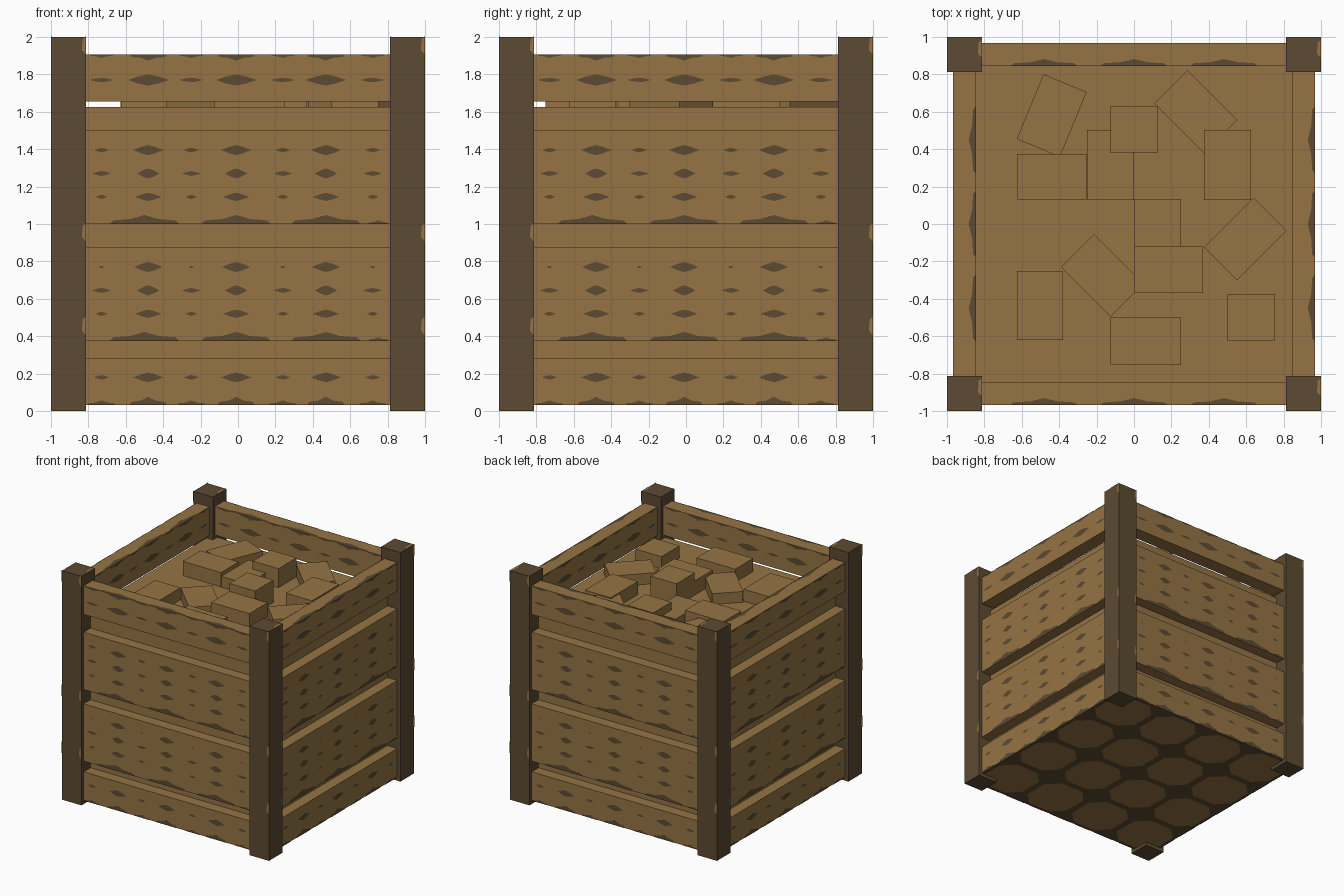
import bpy, bmesh, math
from mathutils import Matrix, Vector

if "Cube" in bpy.data.objects:
    bpy.data.objects.remove(bpy.data.objects["Cube"])


def material(name, rgb):
    m = bpy.data.materials.new(name)
    m.diffuse_color = (*rgb, 1)
    m.use_nodes = True
    m.node_tree.nodes["Principled BSDF"].inputs["Base Color"].default_value = m.diffuse_color
    return m


LIGHT = material("light_wood", (0.300, 0.174, 0.058))
DARK = material("dark_wood", (0.107, 0.069, 0.032))


def finish(name, bm, *mats):
    me = bpy.data.meshes.new(name)
    bm.to_mesh(me)
    bm.free()
    for m in mats:
        me.materials.append(m)
    ob = bpy.data.objects.new(name, me)
    bpy.context.collection.objects.link(ob)
    return ob


def box(bm, lo, hi, turn=0.0):
    lo, hi = Vector(lo), Vector(hi)
    mat = (Matrix.Translation((lo + hi) / 2) @ Matrix.Rotation(turn, 4, 'Z')
           @ Matrix.Diagonal((*(hi - lo), 1)))
    bmesh.ops.create_cube(bm, size=1, matrix=mat)


def plate(bm, points, normal):
    f = bm.faces.new([bm.verts.new(p) for p in points])
    f.normal_update()
    if f.normal.dot(Vector(normal)) < 0:
        f.normal_flip()


SPOT = [(-1, 0), (-.45, .65), (0, 1), (.45, .65), (1, 0), (.45, -.65), (0, -1), (-.45, -.65)]
BUMP = [(-1, 0), (-.9, .4), (-.4, .55), (0, 1), (.4, .55), (.9, .4), (1, 0)]


def shape(outline, c, v, w, h):
    return [(c + a * w / 2, v + b * h) for a, b in outline]


OUT, INN, CORE = 0.969, 0.844, 0.875
EPS = 0.003

# corner posts
bm = bmesh.new()
for x in (-0.90625, 0.90625):
    for y in (-0.90625, 0.90625):
        box(bm, (x - .09375, y - .09375, 0), (x + .09375, y + .09375, 2))
finish("corner_posts", bm, DARK)

# base slab with dark underside
bm = bmesh.new()
box(bm, (-OUT, -OUT, .031), (OUT, OUT, .281))
bm.normal_update()
for f in bm.faces:
    f.material_index = 1 if f.normal.z < -.5 else 0
finish("base_slab", bm, LIGHT, DARK)

# light rounded tiles on the underside
bm = bmesh.new()
r, k = 0.212, 0.11
for i in range(4):
    for j in range(4):
        cx, cy = (i - 1.5) * .484, (j - 1.5) * .484
        pts = [(r, k), (k, r), (-k, r), (-r, k), (-r, -k), (-k, -r), (k, -r), (r, -k)]
        plate(bm, [(cx + a, cy + b, .031 - EPS) for a, b in pts], (0, 0, -1))
finish("underside_tiles", bm, LIGHT)

# plank bands around the crate, and the filled core
for name, lo, hi in (("lower_planks", .375, .875), ("upper_planks", 1.0, 1.5)):
    bm = bmesh.new()
    box(bm, (-OUT, -OUT, lo), (OUT, OUT, hi))
    finish(name, bm, LIGHT)
bm = bmesh.new()
box(bm, (-CORE, -CORE, .1), (CORE, CORE, 1.625))
finish("filled_core", bm, LIGHT)

# top rails
bm = bmesh.new()
for s in (-1, 1):
    a, b = sorted((s * INN, s * OUT))
    box(bm, (-.9, a, 1.656), (.9, b, 1.906))
    box(bm, (a, -.9, 1.656), (b, .9, 1.906))
finish("top_rails", bm, LIGHT)

# loose blocks in the crate: centre x, y, size x, y, top, turn in degrees
BLOCKS = [
    (-.44, .58, .25, .375, 1.72, -22.5), (-.44, .253, .37, .245, 1.75, 0),
    (-.125, .315, .25, .375, 1.72, 0), (0, .505, .25, .25, 1.79, 0),
    (.33, .60, .375, .25, 1.73, -45), (.5, .315, .25, .375, 1.74, 0),
    (.125, .005, .25, .25, 1.82, 0), (.185, -.245, .37, .25, 1.75, 0),
    (-.17, -.275, .375, .25, 1.72, -45), (.595, -.08, .375, .25, 1.72, 45),
    (-.503, -.435, .245, .37, 1.73, 0), (.063, -.625, .375, .25, 1.74, 0),
    (.625, -.5, .25, .25, 1.73, 0)]
bm = bmesh.new()
for x, y, w, d, top, turn in BLOCKS:
    box(bm, (x - w / 2, y - d / 2, 1.6), (x + w / 2, y + d / 2, top), math.radians(turn))
finish("loose_blocks", bm, LIGHT)

# knots on one side: big ones every .48, small ones between them
BIG, SMALL = (-.48, -.01, .47), (-.73, -.25, .24, .72)
ROWS = [  # height, big width, half height, small width, half height
    (.18, .16, .026, .08, .012),
    (.52, .14, .022, .06, .011), (.645, .12, .027, .1, .013), (.77, .15, .027, .03, .006),
    (1.145, .14, .022, .06, .011), (1.27, .12, .027, .1, .013), (1.395, .16, .027, .08, .012)]
knots = []
for z, w, h, w2, h2 in ROWS:
    knots += [shape(SPOT, c, z, w, h) for c in BIG]
    knots += [shape(SPOT, c, z, w2, h2) for c in SMALL]
for z in (.375, 1.0):
    knots += [shape(BUMP, c, z, .37, .048) for c in (-.5, -.01, .47)]
    knots.append(shape(BUMP, .75, z, .11, .02))
knots += [shape(BUMP, c, .031, .2, .045) for c in BIG]
knots += [shape(BUMP, c, .031, .15, .026) for c in SMALL]
rail = [shape(SPOT, c, 1.77, .22, .03) for c in BIG]
rail += [shape(SPOT, c, 1.77, .13, .012) for c in SMALL]
rail += [shape(BUMP, c, 1.906, .2, -.032) for c in BIG]
rail += [shape(BUMP, c, 1.906, .13, -.018) for c in SMALL]

bm = bmesh.new()
for pts in knots + rail:
    plate(bm, [(a, -OUT - EPS, b) for a, b in pts], (0, -1, 0))
for pts in rail:
    plate(bm, [(a, -INN + EPS, b) for a, b in pts], (0, 1, 0))
one_side = bm.verts[:] + bm.edges[:] + bm.faces[:]
for q in (1, 2, 3):
    dup = bmesh.ops.duplicate(bm, geom=one_side)["geom"]
    bmesh.ops.rotate(bm, verts=[v for v in dup if isinstance(v, bmesh.types.BMVert)],
                     matrix=Matrix.Rotation(q * math.pi / 2, 3, 'Z'))
# edge knots on the rail tops
for start in (INN, -OUT):
    for c in (-.45, 0, .45):
        for pts in (shape(BUMP, c * 1.07, start, .36, .038),):
            plate(bm, [(a, b, 1.906 + EPS) for a, b in pts], (0, 0, 1))
        for pts in (shape(BUMP, c, -INN if start > 0 else OUT, .36, -.04),):
            plate(bm, [(b, a, 1.906 + EPS) for a, b in pts], (0, 0, 1))
finish("wood_knots", bm, DARK)

# worn light patches on the post edges
bm = bmesh.new()
for q in range(4):
    rot = Matrix.Rotation(q * math.pi / 2, 3, 'Z')
    for edge in (-.8125, 1.0):
        for z in (.46, .96, 1.96):
            pts = [(edge, z - .055), (edge, z + .045), (edge - .018, z + .03), (edge - .022, z - .03)]
            plate(bm, [rot @ Vector((a, -1 - EPS, b)) for a, b in pts], rot @ Vector((0, -1, 0)))
for edge in (-.8125, 1.0):
    for y in (-.87, .94):
        pts = [(edge, y - .05), (edge, y + .05), (edge - .018, y + .03), (edge - .022, y - .03)]
        plate(bm, [(a, b, 2 + EPS) for a, b in pts], (0, 0, 1))
finish("worn_patches", bm, LIGHT)
